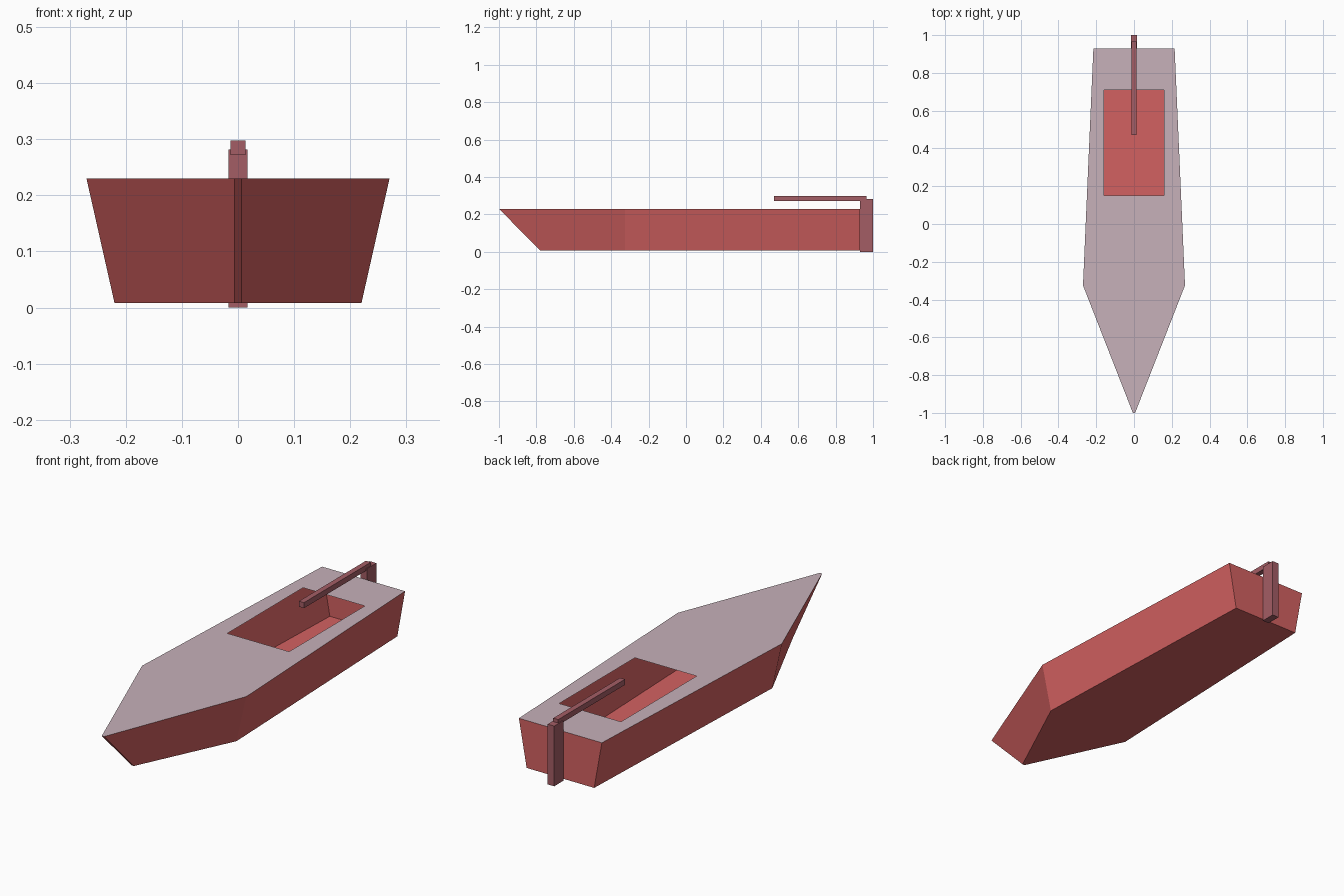
import bpy
import bmesh
from mathutils import Vector

cube = bpy.data.objects.get("Cube")
if cube:
    bpy.data.objects.remove(cube)


def material(name, rgb):
    mat = bpy.data.materials.new(name)
    mat.use_nodes = True
    mat.diffuse_color = (*rgb, 1)
    mat.node_tree.nodes["Principled BSDF"].inputs["Base Color"].default_value = (*rgb, 1)
    return mat


hull_red = material("hull red", (0.65, 0.12, 0.12))
deck_mauve = material("deck mauve", (0.57, 0.44, 0.49))
rudder_brown = material("rudder brown", (0.37, 0.11, 0.13))


def add_object(name, bm, mat, mirrored=False):
    mesh = bpy.data.meshes.new(name)
    bm.to_mesh(mesh)
    bm.free()
    mesh.materials.append(mat)
    obj = bpy.data.objects.new(name, mesh)
    bpy.context.collection.objects.link(obj)
    if mirrored:
        mirror = obj.modifiers.new("mirror", 'MIRROR')
        mirror.use_clip = True
    return obj


def box(name, low, high, mat):
    low, high = Vector(low), Vector(high)
    bm = bmesh.new()
    bmesh.ops.create_cube(bm, size=1)
    for v in bm.verts:
        v.co = (low + high) / 2 + v.co * (high - low)
    return add_object(name, bm, mat)


# Half outlines of the boat, from the bow round to the transom centre
sheer = [(0, -1), (0.006, -1), (0.27, -0.325), (0.215, 0.93), (0, 0.93)]
chine = [(0, -0.78), (0.006, -0.78), (0.22, -0.325), (0.175, 0.93), (0, 0.93)]
deck_z, keel_z = 0.23, 0.008

# Hull: an open, hollow shell of side strips and a flat bottom
bm = bmesh.new()
top = [bm.verts.new((x, y, deck_z)) for x, y in sheer]
bottom = [bm.verts.new((x, y, keel_z)) for x, y in chine]
for i in range(len(sheer) - 1):
    bm.faces.new((bottom[i], bottom[i + 1], top[i + 1], top[i]))
bm.faces.new(bottom[::-1])
add_object("hull", bm, hull_red, mirrored=True)

# Deck: a thin sheet with a rectangular cockpit opening
opening = [(0, 0.71), (0.16, 0.71), (0.16, 0.15), (0, 0.15)]
bm = bmesh.new()
bm.faces.new([bm.verts.new((x, y, deck_z)) for x, y in sheer + opening])
add_object("deck", bm, deck_mauve, mirrored=True)

# Rudder and tiller
box("rudder", (-0.017, 0.93, 0), (0.017, 1, 0.282), rudder_brown)
box("tiller", (-0.013, 0.47, 0.272), (0.013, 0.965, 0.298), rudder_brown)
